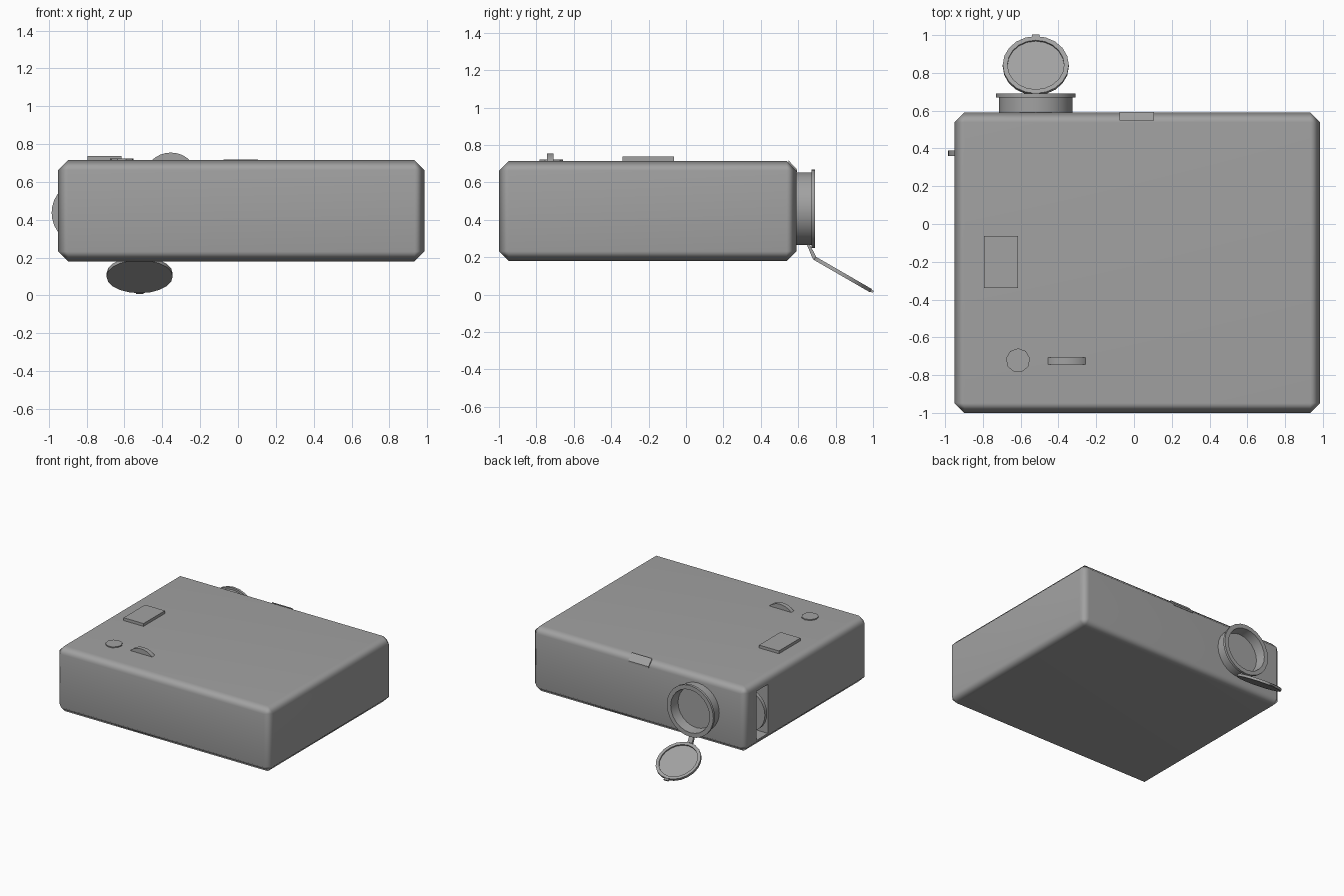
import bpy, bmesh
from math import radians, pi
from mathutils import Matrix, Vector

cube = bpy.data.objects.get("Cube")
if cube:
    bpy.data.objects.remove(cube, do_unlink=True)

GREY = (0.36, 0.36, 0.36, 1)
grey = bpy.data.materials.new("plain_grey")
grey.use_nodes = True
grey.diffuse_color = GREY
bsdf = next(n for n in grey.node_tree.nodes if n.type == 'BSDF_PRINCIPLED')
bsdf.inputs["Base Color"].default_value = GREY


def finish(name, bm, loc=(0, 0, 0), tilt=0, angle=35):
    """Turn a bmesh into an object, tilted about x, smooth below the angle."""
    bmesh.ops.recalc_face_normals(bm, faces=bm.faces)
    mesh = bpy.data.meshes.new(name)
    bm.to_mesh(mesh)
    bm.free()
    mesh.materials.append(grey)
    ob = bpy.data.objects.new(name, mesh)
    ob.location = loc
    ob.rotation_euler.x = radians(tilt)
    bpy.context.collection.objects.link(ob)
    bpy.ops.object.select_all(action='DESELECT')
    ob.select_set(True)
    bpy.context.view_layer.objects.active = ob
    bpy.ops.object.shade_smooth_by_angle(angle=radians(angle))
    return ob


def box(name, lo, hi, chamfer=0, angle=35):
    lo, hi = Vector(lo), Vector(hi)
    bm = bmesh.new()
    bmesh.ops.create_cube(bm, size=1, matrix=Matrix.Diagonal((*(hi - lo), 1)))
    if chamfer:
        bmesh.ops.bevel(bm, geom=bm.edges[:], offset=chamfer, segments=1,
                        affect='EDGES', profile=0.5)
    return finish(name, bm, (lo + hi) / 2, angle=angle)


def revolve(name, profile, loc, tilt, sides=24):
    """Spin (radius, height) points about local z."""
    bm = bmesh.new()
    verts = [bm.verts.new((0, r, h)) for r, h in profile]
    edges = [bm.edges.new(pair) for pair in zip(verts, verts[1:])]
    bmesh.ops.spin(bm, geom=verts + edges, cent=(0, 0, 0), axis=(0, 0, 1),
                   angle=2 * pi, steps=sides)
    bmesh.ops.remove_doubles(bm, verts=bm.verts, dist=0.0005)
    return finish(name, bm, loc, tilt)


def disc(name, radius, depth, loc, tilt=0, sides=32):
    h = depth / 2
    return revolve(name, [(0, -h), (radius, -h), (radius, h), (0, h)], loc, tilt, sides)


def prism(name, outline, x0, x1):
    """Extrude a (y, z) outline along x."""
    bm = bmesh.new()
    face = bm.faces.new([bm.verts.new((x0, y, z)) for y, z in outline])
    out = bmesh.ops.extrude_face_region(bm, geom=[face])
    moved = [v for v in out["geom"] if isinstance(v, bmesh.types.BMVert)]
    bmesh.ops.translate(bm, verts=moved, vec=(x1 - x0, 0, 0))
    return finish(name, bm)


# Chamfered case with a window cut in its right side
case = box("case", (-0.95, -1, 0.18), (0.985, 0.59, 0.715), chamfer=0.052, angle=60)
cutter = box("window_cutter", (-1.1, 0.30, 0.245), (-0.84, 0.45, 0.645))
cutter.hide_render = True
bpy.context.view_layer.objects.active = case
cut = case.modifiers.new("window", 'BOOLEAN')
cut.operation = 'DIFFERENCE'
cut.solver = 'EXACT'
cut.object = cutter
bpy.ops.object.modifier_apply(modifier=cut.name)
bpy.data.objects.remove(cutter, do_unlink=True)
bpy.ops.object.select_all(action='DESELECT')
case.select_set(True)
bpy.ops.object.shade_smooth_by_angle(angle=radians(60))
weighted = case.modifiers.new("flat_sides", 'WEIGHTED_NORMAL')
weighted.keep_sharp = True

# Focus wheel in the side window, zoom wheel, button and pad on the top
disc("focus_wheel", 0.17, 0.03, (-0.815, 0.375, 0.437), 90)
disc("zoom_wheel", 0.145, 0.035, (-0.355, -0.725, 0.61), 90)
disc("power_button", 0.064, 0.02, (-0.614, -0.722, 0.713), sides=9)
box("control_pad", (-0.795, -0.34, 0.70), (-0.615, -0.063, 0.738))

# Latch lying over the upper rear chamfer
prism("latch", [(0.548, 0.70), (0.548, 0.718), (0.594, 0.668), (0.594, 0.655),
                (0.57, 0.655)], -0.077, 0.105)

# Lens barrel with a flange and a recessed glass
revolve("lens_barrel", [(0.194, -0.02), (0.194, 0.08), (0.21, 0.08), (0.21, 0.1),
                        (0.175, 0.1), (0.165, 0.02), (0, 0.02)],
        (-0.52, 0.59, 0.46), -90)

# Lens cap hanging open on a strap
cap_at = Vector((-0.52, 0.838, 0.108))
revolve("lens_cap", [(0, -0.01), (0.175, -0.01), (0.175, 0.01), (0.15, 0.01),
                     (0.15, 0), (0, 0)], cap_at, -30, 20)
tab = box("cap_tab", (-0.02, 0.16, -0.006), (0.02, 0.188, 0.006))
tab.rotation_euler.x = radians(-30)
tab.location = cap_at + Matrix.Rotation(radians(-30), 3, 'X') @ tab.location
prism("cap_strap", [(0.645, 0.27), (0.66, 0.27), (0.695, 0.205), (0.69, 0.185),
                    (0.676, 0.195)], -0.54, -0.50)
